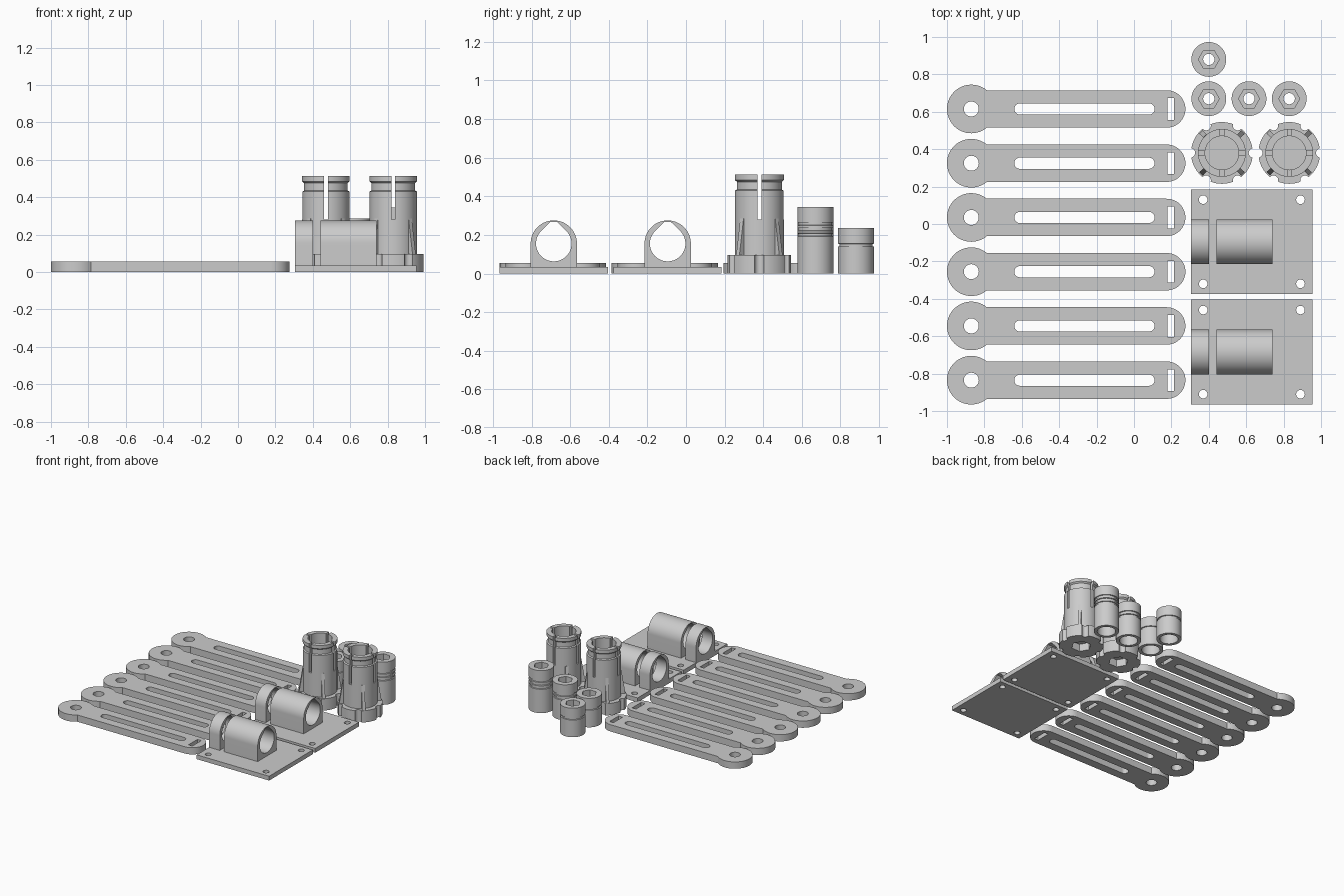
import bpy, bmesh
from math import sin, cos, pi, radians, asin, degrees
from mathutils import Matrix

if "Cube" in bpy.data.objects:
    bpy.data.objects.remove(bpy.data.objects["Cube"], do_unlink=True)

GREY = (0.6, 0.6, 0.6, 1)
mat = bpy.data.materials.new("plain_grey_plastic")
mat.use_nodes = True
mat.diffuse_color = GREY
mat.node_tree.nodes["Principled BSDF"].inputs["Base Color"].default_value = GREY

ALONG_X = Matrix(((0, 0, 1, 0), (1, 0, 0, 0), (0, 1, 0, 0), (0, 0, 0, 1)))
UPRIGHT = Matrix.Rotation(pi / 2, 4, 'X')


def arc(cx, cy, r, a0, a1, n=24):
    return [(cx + r * cos(radians(a0 + (a1 - a0) * i / n)),
             cy + r * sin(radians(a0 + (a1 - a0) * i / n))) for i in range(n + 1)]


def circle(cx, cy, r, n=48):
    return arc(cx, cy, r, 0, 360, n)[:-1]


def box(x0, x1, y0, y1):
    return [(x0, y0), (x1, y0), (x1, y1), (x0, y1)]


def finish(name, bm):
    bmesh.ops.recalc_face_normals(bm, faces=bm.faces)
    mesh = bpy.data.meshes.new(name)
    bm.to_mesh(mesh)
    bm.free()
    mesh.materials.append(mat)
    obj = bpy.data.objects.new(name, mesh)
    bpy.context.collection.objects.link(obj)
    return obj


def prism(name, outline, z0, z1, matrix=Matrix()):
    bm = bmesh.new()
    low = [bm.verts.new((x, y, z0)) for x, y in outline]
    top = [bm.verts.new((x, y, z1)) for x, y in outline]
    n = len(outline)
    bm.faces.new(low[::-1])
    bm.faces.new(top)
    for i in range(n):
        j = (i + 1) % n
        bm.faces.new((low[i], low[j], top[j], top[i]))
    bm.transform(matrix)
    return finish(name, bm)


def lathe(name, profile, n=48):
    """Ring of a closed (radius, height) profile."""
    bm = bmesh.new()
    rings = [[bm.verts.new((r * cos(2 * pi * k / n), r * sin(2 * pi * k / n), z))
              for r, z in profile] for k in range(n)]
    m = len(profile)
    for k in range(n):
        a, b = rings[k], rings[(k + 1) % n]
        for i in range(m):
            j = (i + 1) % m
            bm.faces.new((a[i], b[i], b[j], a[j]))
    return finish(name, bm)


def cut(obj, *cutters):
    """Subtract cutters, bake the result and discard the cutters."""
    for c in cutters:
        mod = obj.modifiers.new("cut", 'BOOLEAN')
        mod.operation, mod.solver, mod.object = 'DIFFERENCE', 'EXACT', c
    deps = bpy.context.evaluated_depsgraph_get()
    baked = bpy.data.meshes.new_from_object(obj.evaluated_get(deps))
    obj.modifiers.clear()
    obj.data = baked
    for c in cutters:
        bpy.data.objects.remove(c, do_unlink=True)


def place(obj, spots):
    """Smooth the part, then put one linked copy on each spot."""
    bpy.ops.object.select_all(action='DESELECT')
    obj.select_set(True)
    bpy.context.view_layer.objects.active = obj
    bpy.ops.object.shade_smooth_by_angle(angle=radians(30))
    for i, (x, y) in enumerate(spots):
        o = obj if i == 0 else obj.copy()
        if i:
            bpy.context.collection.objects.link(o)
        o.location = (x, y, 0)


# Slotted arms with a round eye
neck = degrees(asin(0.1 / 0.13))
arm = prism("slotted_arm", arc(-0.87, 0, 0.13, neck, 360 - neck, 40)
            + arc(0.175, 0, 0.1, -90, 90), 0, 0.055)
slot = arc(-0.61, 0, 0.03, 90, 270, 16) + arc(0.08, 0, 0.03, -90, 90, 16)
cut(arm, *[prism("cutter", o, -0.1, 0.2) for o in
           (circle(-0.87, 0, 0.04), slot, box(0.18, 0.215, -0.058, 0.058))])
place(arm, [(0, 0.615 - 0.29 * i) for i in range(6)])

# Mounting plates with corner holes
plate_spots = [(0.63, -0.095), (0.63, -0.685)]
plate = prism("mounting_plate", box(-0.325, 0.325, -0.28, 0.28), 0, 0.035)
cut(plate, *[prism("cutter", circle(sx * 0.26, sy * 0.225, 0.023, 24), -0.1, 0.2)
             for sx in (-1, 1) for sy in (-1, 1)])
place(plate, plate_spots)

# Arched sleeves with a teardrop bore, in a short and a long section
arch = [(-0.12, 0.035), (0.12, 0.035)] + arc(0, 0.155, 0.12, 0, 180, 40)
drop = arc(0, 0.155, 0.092, 135, 405, 48) + [(0.017, 0.267), (-0.017, 0.267)]
for name, x0, x1 in (("short_sleeve", -0.325, -0.23), ("long_sleeve", -0.19, 0.11)):
    sleeve = prism(name, arch, x0, x1, ALONG_X)
    cut(sleeve, prism("cutter", drop, x0 - 0.1, x1 + 0.1, ALONG_X))
    place(sleeve, plate_spots)

# Knob bases: notched disc with a hex pocket underneath
knob_spots = [(0.47, 0.38), (0.83, 0.38)]
base = prism("knob_base", circle(0, 0, 0.165, 72), 0, 0.095)
notches = [prism("cutter", circle(0.168 * cos(k * pi / 3), 0.168 * sin(k * pi / 3),
                                  0.025, 20), -0.1, 0.2) for k in range(6)]
cut(base, prism("cutter", circle(0, 0, 0.075, 6), -0.1, 0.06), *notches)
place(base, knob_spots)

# Knob columns: hollow, grooved near the rim and split by four slits
column = lathe("knob_column", [(0.09, 0.095), (0.127, 0.095), (0.127, 0.43),
                               (0.117, 0.435), (0.117, 0.475), (0.128, 0.485),
                               (0.128, 0.512), (0.09, 0.512)])
cut(column, prism("cutter", box(-0.2, 0.2, -0.01, 0.01), 0.28, 0.6),
    prism("cutter", box(-0.01, 0.01, -0.2, 0.2), 0.28, 0.6))
place(column, knob_spots)

# Tapered ribs around each column
rib_shape = [(0.115, 0.095), (0.158, 0.095), (0.128, 0.285), (0.115, 0.285)]
for k in range(4):
    turn = Matrix.Rotation(pi / 4 + k * pi / 2, 4, 'Z')
    place(prism("knob_rib", rib_shape, -0.012, 0.012, turn @ UPRIGHT), knob_spots)

# Bushings: counterbored below, hex pocket above, ring grooves mark the size
for name, height, grooves, spots in (
        ("short_bushing", 0.235, 1, [(0.4, 0.88), (0.4, 0.67)]),
        ("medium_bushing", 0.287, 2, [(0.615, 0.67)]),
        ("tall_bushing", 0.345, 3, [(0.83, 0.67)])):
    side = []
    for g in reversed(range(grooves)):
        z = height - 0.088 - 0.028 * g
        side += [(0.093, z - 0.008), (0.086, z - 0.006),
                 (0.086, z + 0.006), (0.093, z + 0.008)]
    bushing = lathe(name, [(0.068, 0), (0.093, 0)] + side
                    + [(0.093, height), (0.03, height), (0.03, 0.08), (0.068, 0.08)])
    cut(bushing, prism("cutter", circle(0, 0, 0.056, 6), height - 0.06, height + 0.1))
    place(bushing, spots)
